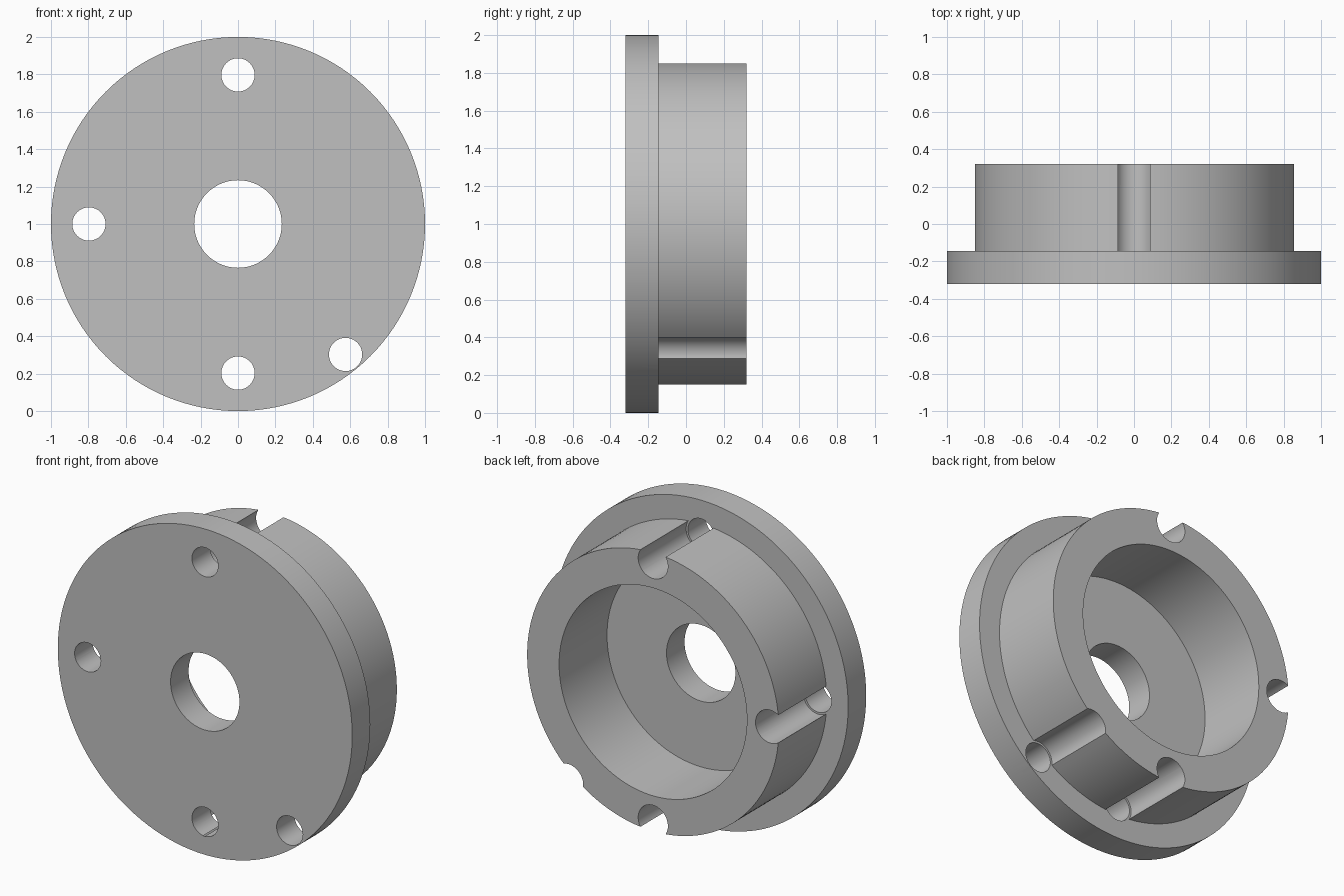
import bpy, bmesh, math
from mathutils import Vector

cube = bpy.data.objects.get("Cube")
if cube:
    bpy.data.objects.remove(cube)

FRONT, STEP, BACK = -0.32, -0.145, 0.32   # y of front face, flange back, hub rim
CENTRE_Z = 1.0

grey = bpy.data.materials.new("plain grey")
grey.use_nodes = True
grey.diffuse_color = (0.53, 0.53, 0.53, 1)
grey.node_tree.nodes["Principled BSDF"].inputs["Base Color"].default_value = grey.diffuse_color


def revolve(name, profile, centre, sides, closed):
    """Turn (radius, y) points about a y-parallel axis; cap the ends if not closed."""
    bm = bmesh.new()
    cx, cz = centre
    rings = []
    for r, y in profile:
        angles = [2 * math.pi * i / sides for i in range(sides)]
        rings.append([bm.verts.new((cx + r * math.cos(a), y, cz + r * math.sin(a)))
                      for a in angles])
    pairs = list(zip(rings, rings[1:]))
    if closed:
        pairs.append((rings[-1], rings[0]))
    else:
        bm.faces.new(rings[0])
        bm.faces.new(rings[-1])
    for a, b in pairs:
        for i in range(sides):
            j = (i + 1) % sides
            bm.faces.new((a[i], a[j], b[j], b[i]))
    bmesh.ops.recalc_face_normals(bm, faces=bm.faces)
    mesh = bpy.data.meshes.new(name)
    bm.to_mesh(mesh)
    bm.free()
    mesh.materials.append(grey)
    obj = bpy.data.objects.new(name, mesh)
    bpy.context.collection.objects.link(obj)
    return obj


# Flange with hollow hub and centre bore, as one turned body
body = revolve("flanged_hub", [
    (0.234, FRONT), (1.0, FRONT), (1.0, STEP), (0.855, STEP),
    (0.855, BACK), (0.638, BACK), (0.638, STEP), (0.234, STEP),
], (0, CENTRE_Z), 128, True)

# Bolt holes: narrow through the flange, wider groove along the hub
bolt_profile = [(0.089, FRONT - 0.1), (0.089, STEP), (0.101, STEP), (0.101, BACK + 0.1)]
bolts = [(0.797, 90), (0.797, 180), (0.797, 270), (0.904, -50.5)]
bpy.context.view_layer.objects.active = body
body.select_set(True)
for radius, degrees in bolts:
    a = math.radians(degrees)
    centre = (radius * math.cos(a), CENTRE_Z + radius * math.sin(a))
    cutter = revolve("bolt_cutter", bolt_profile, centre, 48, False)
    cutter.hide_render = True
    cut = body.modifiers.new("bolt_hole", "BOOLEAN")
    cut.operation = "DIFFERENCE"
    cut.solver = "EXACT"
    cut.object = cutter
    bpy.ops.object.modifier_apply(modifier=cut.name)
    bpy.data.objects.remove(cutter)

# Smooth round walls, sharp rims
bpy.ops.object.select_all(action="DESELECT")
body.select_set(True)
bpy.ops.object.shade_smooth_by_angle(angle=math.radians(30))
